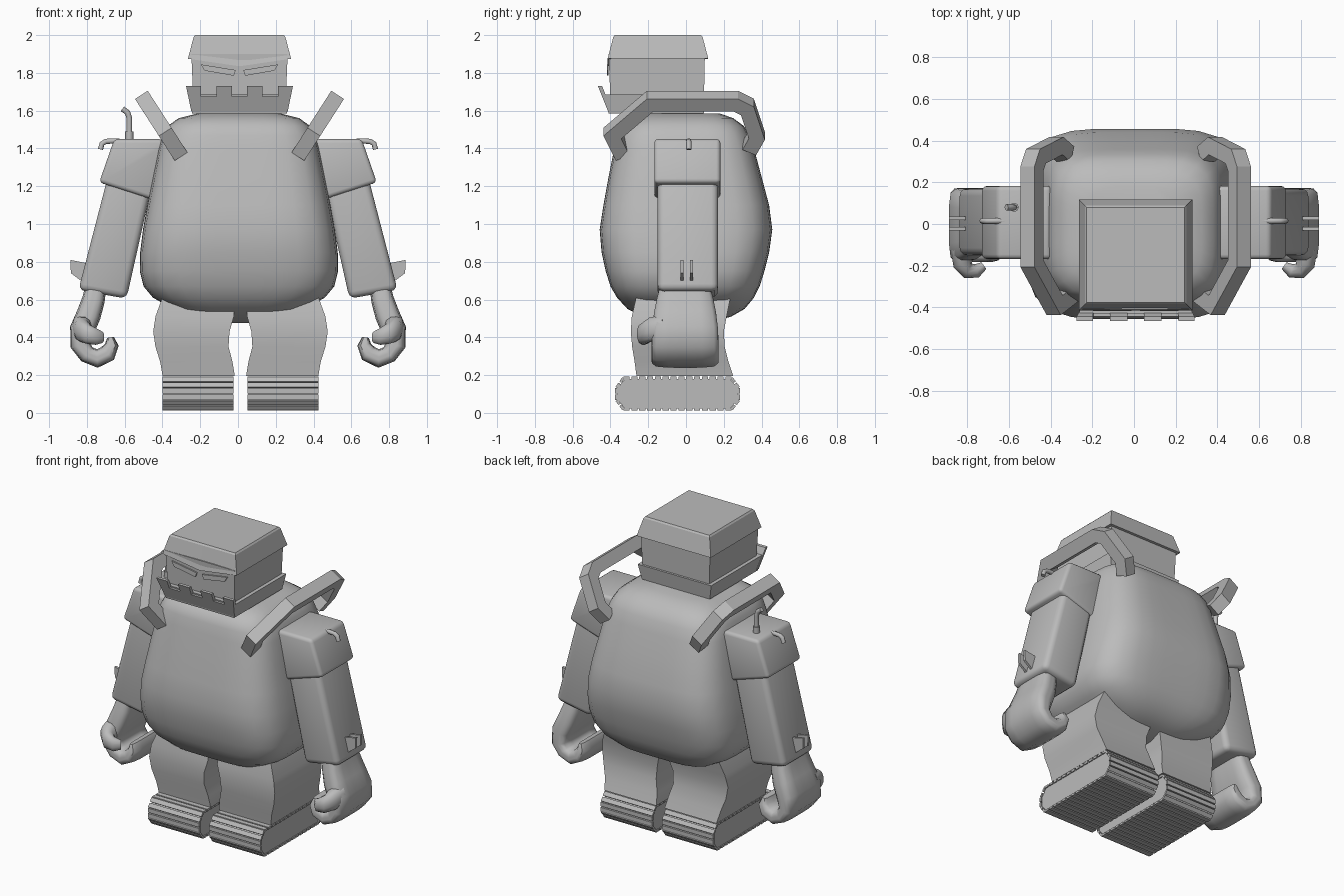
import bpy, bmesh, math
from mathutils import Vector, Matrix

if "Cube" in bpy.data.objects:
    bpy.data.objects.remove(bpy.data.objects["Cube"])

grey = bpy.data.materials.new("grey")
grey.diffuse_color = (0.5, 0.5, 0.5, 1)
grey.use_nodes = True
grey.node_tree.nodes["Principled BSDF"].inputs["Base Color"].default_value = grey.diffuse_color


def finish(bm, name, bevel=0, smooth=None, segs=3):
    bmesh.ops.recalc_face_normals(bm, faces=bm.faces)
    if bevel:
        bmesh.ops.bevel(bm, geom=list(bm.edges), offset=bevel, segments=segs,
                        profile=0.5, affect='EDGES', clamp_overlap=True)
    me = bpy.data.meshes.new(name)
    bm.to_mesh(me)
    bm.free()
    ob = bpy.data.objects.new(name, me)
    bpy.context.collection.objects.link(ob)
    me.materials.append(grey)
    if smooth:
        bpy.ops.object.select_all(action='DESELECT')
        ob.select_set(True)
        bpy.context.view_layer.objects.active = ob
        bpy.ops.object.shade_smooth_by_angle(angle=math.radians(smooth))
    return ob


def loft(name, rings, **kw):
    """Skin a list of equal-length rings and cap both ends."""
    bm = bmesh.new()
    vs = [[bm.verts.new(p) for p in r] for r in rings]
    n = len(rings[0])
    for a, b in zip(vs, vs[1:]):
        for i in range(n):
            bm.faces.new((a[i], a[(i + 1) % n], b[(i + 1) % n], b[i]))
    bm.faces.new(vs[0])
    bm.faces.new(vs[-1])
    return finish(bm, name, **kw)


def squircle(n, e):
    out = []
    for i in range(n):
        a = 2 * math.pi * (i + 0.5) / n
        c, s = math.cos(a), math.sin(a)
        k = (abs(c) ** e + abs(s) ** e) ** (-1 / e)
        out.append((c * k, s * k))
    return out


def rect(x0, x1, y0, y1, z):
    return [(x0, y0, z), (x1, y0, z), (x1, y1, z), (x0, y1, z)]


def prism(name, pts, d0, d1, axis, **kw):
    """Extrude a flat outline along x or y."""
    put = (lambda p, d: (d, p[0], p[1])) if axis == 'x' else (lambda p, d: (p[0], d, p[1]))
    return loft(name, [[put(p, d) for p in pts] for d in (d0, d1)], **kw)


def sweep(name, path, side, half_side, half_up, section, **kw):
    """Sweep a section along a path lying in the plane whose normal is side."""
    P = [Vector(p) for p in path]
    side = Vector(side).normalized()
    rings = []
    for i, p in enumerate(P):
        d1 = (P[i] - P[i - 1]).normalized() if i else (P[1] - P[0]).normalized()
        d2 = (P[i + 1] - P[i]).normalized() if i < len(P) - 1 else d1
        t = (d1 + d2).normalized()
        k = 1 / max(0.6, t.dot(d1))
        up = side.cross(t)
        h = half_up[i] if isinstance(half_up, list) else half_up
        w = half_side[i] if isinstance(half_side, list) else half_side
        rings.append([p + side * (w * a) + up * (h * k * b) for a, b in section])
    return loft(name, rings, **kw)


def pipe(name, pts, radius):
    cu = bpy.data.curves.new(name, 'CURVE')
    cu.dimensions = '3D'
    cu.bevel_depth, cu.bevel_resolution, cu.use_fill_caps = radius, 2, True
    sp = cu.splines.new('POLY')
    sp.points.add(len(pts) - 1)
    for q, p in zip(sp.points, pts):
        q.co = (*p, 1)
    ob = bpy.data.objects.new(name, cu)
    bpy.context.collection.objects.link(ob)
    cu.materials.append(grey)


SQUARE = [(-1, -1), (1, -1), (1, 1), (-1, 1)]

# Barrel body: height, half width, front y, back y
BODY = [(0.475, 0.10, -0.12, 0.12), (0.51, 0.25, -0.23, 0.24), (0.55, 0.35, -0.31, 0.31),
        (0.61, 0.455, -0.365, 0.36), (0.67, 0.505, -0.40, 0.39), (0.75, 0.525, -0.425, 0.415),
        (0.85, 0.523, -0.447, 0.44), (0.97, 0.508, -0.457, 0.457), (1.10, 0.485, -0.437, 0.44),
        (1.25, 0.455, -0.41, 0.40), (1.40, 0.425, -0.38, 0.36), (1.47, 0.405, -0.365, 0.335),
        (1.52, 0.375, -0.345, 0.305), (1.56, 0.32, -0.29, 0.25), (1.585, 0.22, -0.22, 0.18)]
loft("body", [[(0.005 + w * c, (f + b) / 2 + (b - f) / 2 * s, z) for c, s in squircle(40, 4.5)]
              for z, w, f, b in BODY], smooth=50)

# Head, lower jaw block and cap with a brow that dips in the middle
HX = 0.008
loft("head", [rect(HX - 0.245, HX + 0.245, -0.40, 0.095, 1.66),
              rect(HX - 0.255, HX + 0.255, -0.41, 0.10, 1.90)])
loft("jaw", [rect(HX - 0.25, HX + 0.25, -0.41, 0.095, 1.585),
             rect(HX - 0.27, HX + 0.27, -0.43, 0.11, 1.685)])


def cap_ring(g, z, dip):
    x0, x1, y0, y1 = HX - 0.273 + g, HX + 0.273 - g, -0.415 + g, 0.118 - g
    return [(x0, y0, z), (HX, y0, z - dip), (x1, y0, z), (x1, y1, z), (x0, y1, z)]


loft("cap", [cap_ring(0, 1.875, 0.04), cap_ring(0.03, 1.99, 0), cap_ring(0.038, 2.0, 0)])

# Toothed jaw plate leaning forward
teeth = [(-0.255, 1.595), (-0.283, 1.73), (-0.205, 1.73), (-0.203, 1.675), (-0.123, 1.675),
         (-0.123, 1.73), (-0.04, 1.73), (-0.04, 1.675)]
outline = teeth + [(-x, z) for x, z in reversed(teeth)]
loft("teeth_plate", [[(HX + x, -0.412 - (z - 1.595) * 0.40 + d, z) for x, z in outline]
                     for d in (0, 0.022)])

for s in (-1, 1):
    side = "left" if s < 0 else "right"

    # Slanted eye plate
    eye = [(0.205, 1.845), (0.02, 1.815), (0.03, 1.785), (0.185, 1.812)]
    prism(side + "_eye", [(HX + s * x, z) for x, z in eye], -0.418, -0.409, 'y')

    # Square bar arching over the shoulder
    bar = [(-0.335, 1.37), (-0.39, 1.48), (-0.19, 1.65), (0.265, 1.65),
           (0.325, 1.62), (0.375, 1.47), (0.335, 1.40)]
    sweep(side + "_shoulder_bar",
          [(HX + s * (0.305 + (z - 1.35) * 0.643), y, z) for y, z in bar],
          (s * 0.84, 0, -0.54), 0.04, 0.04, SQUARE)

    # Upper arm with a thicker shoulder shell
    def slab(name, pts, y0, y1, bevel):
        prism(name, [(s * x, z) for x, z in pts], y0, y1, 'y', bevel=bevel, smooth=40)
    slab(side + "_arm", [(0.645, 1.42), (0.41, 1.41), (0.59, 0.605), (0.845, 0.65)],
         -0.15, 0.17, 0.035)
    slab(side + "_shoulder_shell", [(0.655, 1.45), (0.40, 1.45), (0.385, 1.40), (0.455, 1.13), (0.735, 1.22)],
         -0.168, 0.182, 0.022)

    # Forearm curling into a scoop-shaped fist
    hand = [(0.75, 0.68, 0.055), (0.765, 0.60, 0.06), (0.79, 0.52, 0.065), (0.825, 0.44, 0.065),
            (0.835, 0.36, 0.05), (0.80, 0.31, 0.045), (0.745, 0.288, 0.045), (0.69, 0.315, 0.045),
            (0.668, 0.36, 0.035), (0.675, 0.40, 0.018)]
    sweep(side + "_forearm_and_hand", [(s * x, -0.005, z) for x, z, t in hand], (0, 1, 0),
          [0.13, 0.15, 0.165, 0.175, 0.177, 0.177, 0.177, 0.177, 0.17, 0.155],
          [t for x, z, t in hand], squircle(20, 5), smooth=50)

    # Thumb
    thumb = [(0.83, -0.12, 0.45), (0.82, -0.19, 0.44), (0.795, -0.225, 0.42),
             (0.755, -0.225, 0.405), (0.72, -0.20, 0.40)]
    sweep(side + "_thumb", [(s * x, y, z) for x, y, z in thumb], (0, 0, 1),
          [0.07, 0.065, 0.055, 0.045, 0.03], [0.05, 0.05, 0.04, 0.033, 0.02],
          squircle(12, 2.5), smooth=50)

    # Two small fins on the outer elbow
    for y in (-0.022, 0.028):
        fin = [(0.79, 0.79), (0.887, 0.81), (0.885, 0.74), (0.825, 0.695)]
        prism(side + "_elbow_fin", [(s * x, z) for x, z in fin], y - 0.008, y + 0.008, 'y')

    # Hooked spout on the shoulder
    pipe(side + "_spout", [(s * x, 0.015, z) for x, z in
                           [(0.60, 1.435), (0.66, 1.44), (0.70, 1.437), (0.72, 1.425), (0.728, 1.395)]], 0.014)

    # Leg: height, inner x, outer x, front y, back y
    LX = 0.013
    leg = [(0.195, 0.03, 0.412, -0.262, 0.25), (0.27, 0.042, 0.425, -0.272, 0.225),
           (0.35, 0.063, 0.45, -0.285, 0.205), (0.43, 0.058, 0.462, -0.292, 0.20),
           (0.51, 0.035, 0.45, -0.287, 0.215), (0.62, 0.03, 0.41, -0.262, 0.237)]
    ring = lambda z, a, b, f, k: rect(*sorted((LX + s * a, LX + s * b)), f, k, z)
    loft(side + "_leg", [ring(*r) for r in leg], smooth=35)

    # Foot track: core plus cross slats spaced evenly round the loop
    loop = [(-0.375, 0.135), (-0.375, 0.065), (-0.335, 0.012), (0.245, 0.012),
            (0.287, 0.065), (0.287, 0.135), (0.245, 0.192), (-0.335, 0.192)]
    cx = LX + s * 0.225
    mid = Vector((-0.044, 0.102))
    core = [(mid.x + (y - mid.x) * 0.96, mid.y + (z - mid.y) * 0.87) for y, z in loop]
    prism(side + "_track_core", core, cx - 0.182, cx + 0.182, 'x')
    bm = bmesh.new()
    for i, a in enumerate(loop):
        a, b = Vector(a), Vector(loop[(i + 1) % len(loop)])
        d = b - a
        n = max(1, round(d.length / 0.042))
        step = d.length / n
        normal = Vector((d.y, -d.x)).normalized()
        for k in range(n):
            c = a + d * ((k + 0.5) / n) - normal * (0.007 if (a + d / 2 - mid).dot(normal) > 0 else -0.007)
            m = (Matrix.Translation((cx, c.x, c.y)) @ Matrix.Rotation(math.atan2(d.y, d.x), 4, 'X')
                 @ Matrix.Diagonal((0.378, step * 0.78, 0.014, 1)))
            bmesh.ops.create_cube(bm, size=1, matrix=m)
    finish(bm, side + "_track_slats")

# Exhaust stack on the left shoulder only
pipe("exhaust_base", [(-0.575, 0.08, 1.42), (-0.575, 0.08, 1.49)], 0.022)
pipe("exhaust_stack", [(-0.575, 0.08, 1.47), (-0.575, 0.08, 1.56), (-0.585, 0.08, 1.59),
                       (-0.612, 0.08, 1.61)], 0.015)
